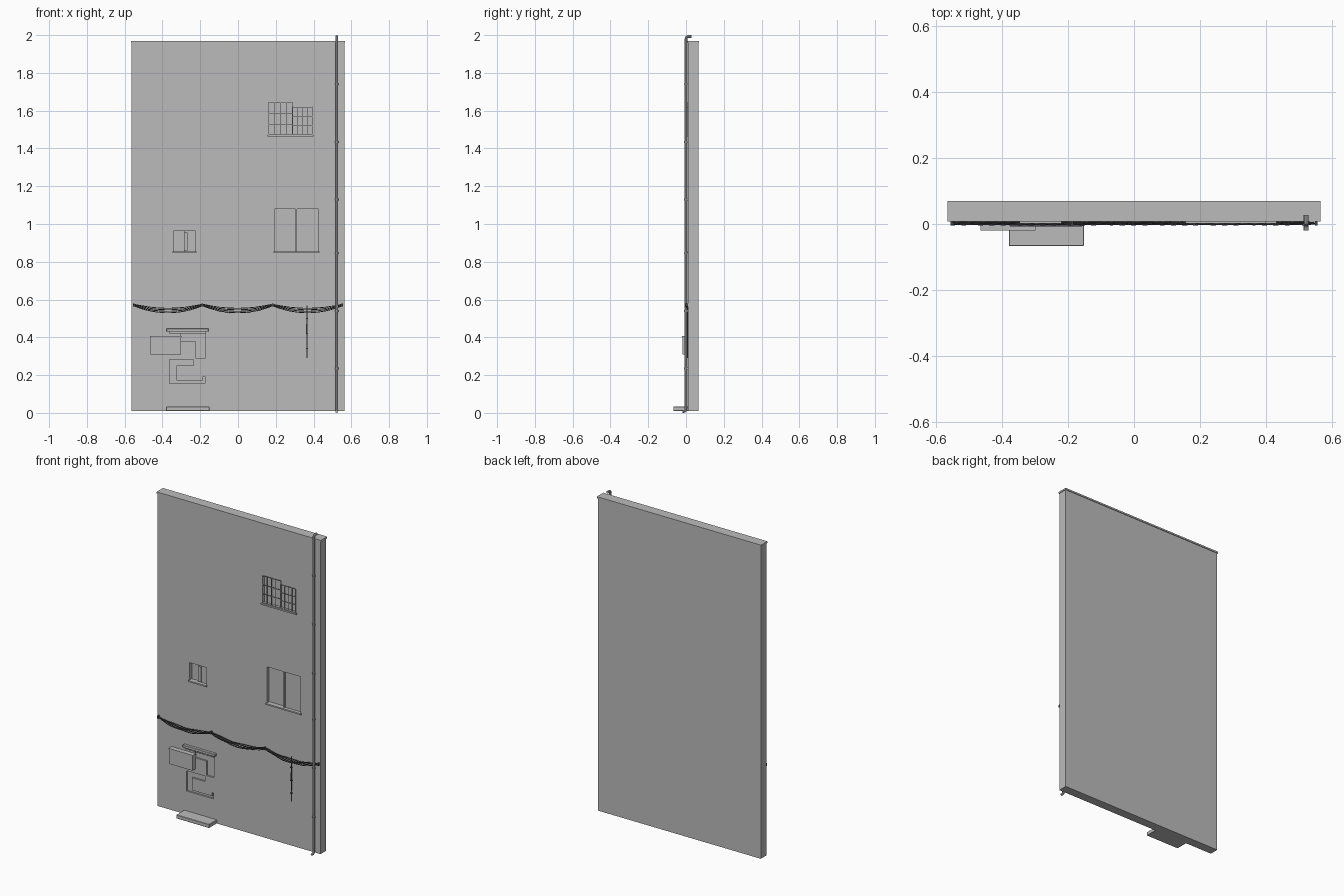
import bpy, math

if "Cube" in bpy.data.objects:
    bpy.data.objects.remove(bpy.data.objects["Cube"])

def material(name, v):
    m = bpy.data.materials.new(name)
    m.diffuse_color = (v, v, v, 1)
    m.use_nodes = True
    m.node_tree.nodes["Principled BSDF"].inputs["Base Color"].default_value = m.diffuse_color
    return m

GREY = material("plaster grey", 0.5)
DARK = material("cable black", 0.06)

def box(name, x0, x1, y0, y1, z0, z1, mat=GREY, bevel=0):
    bpy.ops.mesh.primitive_cube_add(size=1, location=((x0+x1)/2, (y0+y1)/2, (z0+z1)/2))
    o = bpy.context.object
    o.name = name
    o.scale = (x1-x0, y1-y0, z1-z0)
    bpy.ops.object.transform_apply(location=False, rotation=False, scale=True)
    o.data.materials.append(mat)
    if bevel:
        b = o.modifiers.new("bevel", 'BEVEL')
        b.width, b.segments = bevel, 1
    return o

def tube(name, paths, radius, mat=GREY, res=2):
    c = bpy.data.curves.new(name, 'CURVE')
    c.dimensions = '3D'
    c.bevel_depth, c.bevel_resolution, c.use_fill_caps = radius, res, True
    for pts in paths:
        s = c.splines.new('POLY')
        s.points.add(len(pts)-1)
        for p, co in zip(s.points, pts):
            p.co = (*co, 1)
    tmp = bpy.data.objects.new(name + "_path", c)
    bpy.context.collection.objects.link(tmp)
    dg = bpy.context.evaluated_depsgraph_get()
    mesh = bpy.data.meshes.new_from_object(tmp.evaluated_get(dg))
    bpy.data.objects.remove(tmp)
    o = bpy.data.objects.new(name, mesh)
    bpy.context.collection.objects.link(o)
    mesh.materials.clear()
    mesh.materials.append(mat)
    bpy.context.view_layer.objects.active = o
    bpy.ops.object.select_all(action='DESELECT')
    o.select_set(True)
    bpy.ops.object.shade_smooth_by_angle()
    return o

# Wall slab and coping
FRONT = 0.01
wall = box("wall", -0.563, 0.563, FRONT, 0.066, 0.01, 1.962)
box("coping", -0.567, 0.567, 0.007, 0.07, 1.96, 1.97)

# Recesses: x0, x1, z0, z1, depth
recesses = [
    (0.161, 0.288, 1.47, 1.643, 0.02), (0.288, 0.394, 1.47, 1.62, 0.02),    # barred window
    (0.193, 0.31, 0.855, 1.08, 0.022), (0.31, 0.426, 0.855, 1.08, 0.012),   # large window
    (-0.341, -0.283, 0.855, 0.963, 0.022), (-0.283, -0.225, 0.855, 0.963, 0.012),  # small window
    (-0.225, -0.172, 0.29, 0.43, 0.01), (-0.305, -0.225, 0.38, 0.43, 0.01), # upper doorway opening
    (-0.362, -0.325, 0.157, 0.283, 0.01), (-0.325, -0.235, 0.25, 0.283, 0.01),
    (-0.325, -0.175, 0.157, 0.172, 0.01), (-0.185, -0.175, 0.172, 0.193, 0.01),
]
cutters = []
for x0, x1, z0, z1, d in recesses:
    e = 0.0002
    c = box("recess_cutter", x0-e, x1+e, -0.05, FRONT+d, z0-e, z1+e)
    m = wall.modifiers.new("recess", 'BOOLEAN')
    m.operation, m.solver, m.object = 'DIFFERENCE', 'EXACT', c
    cutters.append(c)
dg = bpy.context.evaluated_depsgraph_get()
cut_mesh = bpy.data.meshes.new_from_object(wall.evaluated_get(dg))
wall.modifiers.clear()
wall.data = cut_mesh
for c in cutters:
    bpy.data.objects.remove(c)

# Window sills
for name, x0, x1, z in (("barred_window", 0.156, 0.4, 1.462), ("large_window", 0.188, 0.432, 0.846),
                        ("small_window", -0.347, -0.22, 0.846)):
    box(name + "_sill", x0, x1, 0.001, 0.02, z, z+0.009)

# Window frames and sash posts
box("large_window_post", 0.304, 0.312, 0.013, 0.024, 0.855, 1.08)
box("small_window_post", -0.286, -0.267, 0.014, 0.024, 0.86, 0.955)

# Window bars: two grilles of different height
def grille(name, x0, x1, z0, z1, cols, rows):
    t, y = 0.0014, 0.009
    for i in range(cols+1):
        x = x0 + (x1-x0)*i/cols
        box(name + "_upright", x-t, x+t, y-t, y+t, z0, z1)
    for j in range(rows+1):
        z = z0 + (z1-z0)*j/rows
        box(name + "_crossbar", x0, x1, y-t, y+t, z-t, z+t)

grille("left_grille", 0.163, 0.286, 1.472, 1.641, 4, 3)
grille("right_grille", 0.29, 0.392, 1.472, 1.618, 4, 3)

# Canopy, wall cabinet and doorstep
box("canopy", -0.378, -0.156, -0.007, 0.012, 0.43, 0.447, bevel=0.002)
box("canopy_ledge", -0.365, -0.17, 0.002, 0.012, 0.42, 0.43)
box("wall_cabinet", -0.463, -0.302, -0.018, 0.012, 0.31, 0.402)
box("wall_cabinet_lid", -0.466, -0.299, -0.02, 0.012, 0.4, 0.407)
box("doorstep", -0.38, -0.152, -0.067, 0.012, 0.01, 0.033, bevel=0.002)

# Drainpipe with bent ends and clamps
PX = 0.523
tube("drainpipe", [[(PX, 0.028, 1.992), (PX, 0.01, 1.992), (PX, 0.003, 1.989), (PX, 0, 1.98),
                    (PX, 0, 0.022), (PX, -0.003, 0.012), (PX, -0.009, 0.008), (PX, -0.019, 0.008)]], 0.0075)
for z in (0.235, 0.54, 0.845, 1.13, 1.435, 1.74):
    tube("pipe_clamp", [[(PX, 0, z-0.005), (PX, 0, z+0.005)]], 0.0095)
    box("clamp_bracket", PX-0.004, PX+0.004, 0, 0.012, z-0.004, z+0.004)

# Sagging cable bundle in three bays
ends = (-0.553, -0.188, 0.183, 0.553)
strands = []
for k, sag in enumerate((0.022, 0.027, 0.032, 0.037)):
    pts = []
    for a, b in zip(ends, ends[1:]):
        for i in range(12):
            t = i/12
            x = a + (b-a)*t
            pts.append((x, 0.002 + 0.004*math.sin(x*40 + k*1.57),
                        0.576 - 0.003*k - sag*4*t*(1-t)))
    pts.append((ends[-1], 0.002, 0.576 - 0.003*k))
    strands.append(pts)
tube("hanging_cables", strands, 0.0025, DARK, 1)
for x in ends:
    box("cable_clip", x-0.004, x+0.004, -0.004, 0.012, 0.563, 0.579, DARK)

# Drop cable with clips
tube("drop_cable", [[(0.366, 0.006, 0.568), (0.364, 0.006, 0.45), (0.366, 0.006, 0.29)]], 0.0035, DARK, 1)
for z in (0.34, 0.42, 0.5):
    box("drop_cable_clip", 0.36, 0.37, 0.001, 0.012, z-0.003, z+0.003, DARK)
